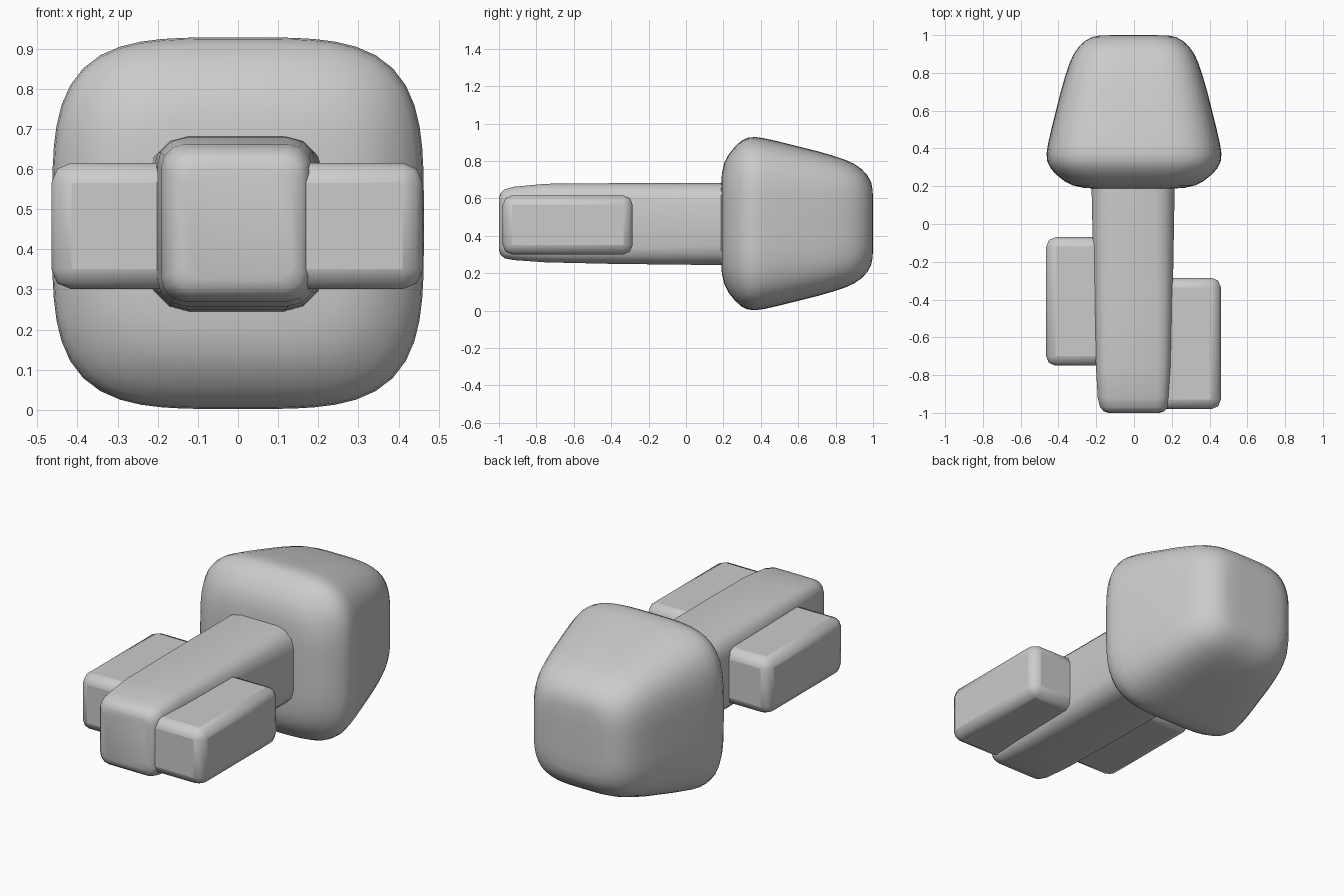
import bpy, bmesh, math

if "Cube" in bpy.data.objects:
    bpy.data.objects.remove(bpy.data.objects["Cube"])

ZC = 0.465


def loft(name, rings):
    """Skin closed rings of points and cap both ends."""
    bm = bmesh.new()
    loops = [[bm.verts.new(p) for p in ring] for ring in rings]
    n = len(loops[0])
    for a, b in zip(loops, loops[1:]):
        for i in range(n):
            j = (i + 1) % n
            bm.faces.new((a[i], a[j], b[j], b[i]))
    bm.faces.new(loops[0])
    bm.faces.new(loops[-1])
    bmesh.ops.recalc_face_normals(bm, faces=bm.faces)
    mesh = bpy.data.meshes.new(name)
    bm.to_mesh(mesh)
    bm.free()
    obj = bpy.data.objects.new(name, mesh)
    bpy.context.collection.objects.link(obj)
    return obj


def smooth(obj, angle):
    bpy.ops.object.select_all(action='DESELECT')
    obj.select_set(True)
    bpy.context.view_layer.objects.active = obj
    bpy.ops.object.shade_smooth_by_angle(angle=math.radians(angle))


def bevel(obj, width, segments):
    mod = obj.modifiers.new("Bevel", 'BEVEL')
    mod.width = width
    mod.segments = segments
    mod.limit_method = 'ANGLE'
    mod.angle_limit = math.radians(25)


def squircle(y, r, n=3.8, count=64):
    pts = []
    for i in range(count):
        t = 2 * math.pi * i / count
        c, s = math.cos(t), math.sin(t)
        k = r / (abs(c) ** n + abs(s) ** n) ** (1 / n)
        pts.append((k * c, y, ZC + k * s))
    return pts


def rounded_rect(y, x0, x1, top, bottom, r, steps=3):
    """Rounded rectangle section across the shaft."""
    pts = []
    corners = ((x1 - r, top - r), (x0 + r, top - r), (x0 + r, bottom + r), (x1 - r, bottom + r))
    for k, (cx, cz) in enumerate(corners):
        for i in range(steps + 1):
            t = math.pi / 2 * (k + i / steps)
            pts.append((cx + r * math.cos(t), y, cz + r * math.sin(t)))
    return pts


# Rounded tapering bow of the key: (y, half width)
profile = [(0.186, 0.12), (0.187, 0.20), (0.192, 0.27), (0.205, 0.325), (0.228, 0.37),
           (0.26, 0.41), (0.295, 0.442), (0.33, 0.459), (0.37, 0.463), (0.42, 0.456),
           (0.50, 0.438), (0.60, 0.413), (0.70, 0.388), (0.78, 0.365), (0.85, 0.342),
           (0.90, 0.319), (0.94, 0.291), (0.97, 0.258), (0.99, 0.222), (0.998, 0.18), (1.0, 0.10)]
bow = loft("bow", [squircle(y, r) for y, r in profile])
smooth(bow, 60)

# Soft-cornered shaft, narrowing and rounding at its tip
shaft = loft("shaft", [rounded_rect(0.30, -0.227, 0.217, 0.682, 0.242, 0.11),
                       rounded_rect(-0.40, -0.212, 0.205, 0.681, 0.25, 0.085),
                       rounded_rect(-0.75, -0.202, 0.195, 0.678, 0.258, 0.07),
                       rounded_rect(-0.92, -0.192, 0.185, 0.662, 0.27, 0.06),
                       rounded_rect(-0.97, -0.180, 0.177, 0.648, 0.28, 0.055),
                       rounded_rect(-0.992, -0.160, 0.160, 0.628, 0.298, 0.045),
                       rounded_rect(-1.0, -0.135, 0.135, 0.60, 0.325, 0.04)])
smooth(shaft, 50)

# Two staggered teeth, one each side
for name, x0, x1, y0, y1 in (("left_tooth", -0.465, -0.08, -0.75, -0.07),
                             ("right_tooth", 0.08, 0.46, -0.98, -0.285)):
    bpy.ops.mesh.primitive_cube_add(size=1, location=((x0 + x1) / 2, (y0 + y1) / 2, 0.458))
    tooth = bpy.context.object
    tooth.name = name
    tooth.scale = (x1 - x0, y1 - y0, 0.315)
    bpy.ops.object.transform_apply(location=False, rotation=False, scale=True)
    bevel(tooth, 0.05, 2)
    smooth(tooth, 50)
